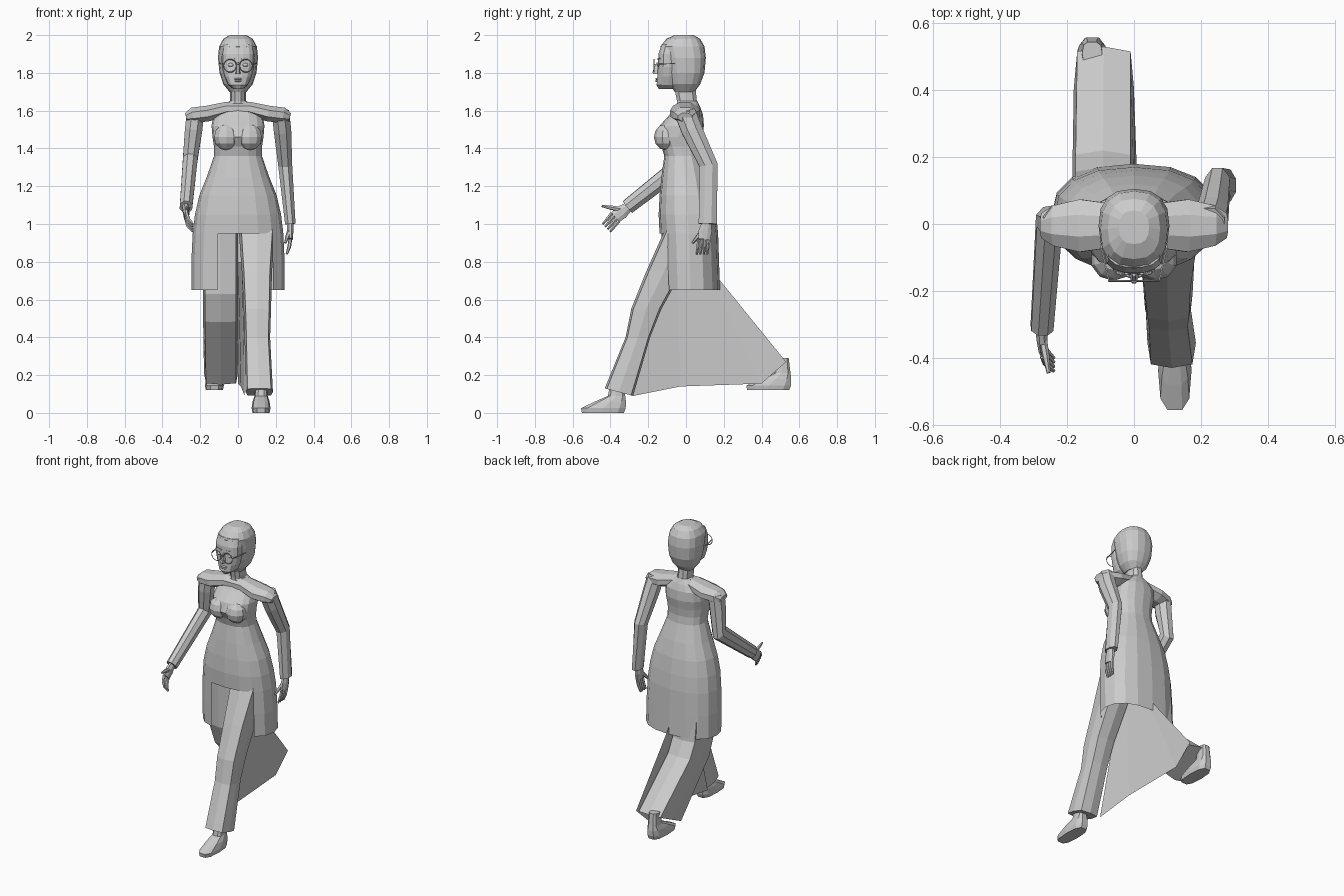
import bpy, bmesh, math
from mathutils import Vector

cube = bpy.data.objects.get("Cube")
if cube:
    bpy.data.objects.remove(cube, do_unlink=True)

grey = bpy.data.materials.new("plain grey")
grey.use_nodes = True
grey.diffuse_color = (0.6, 0.6, 0.6, 1)
grey.node_tree.nodes["Principled BSDF"].inputs["Base Color"].default_value = (0.6, 0.6, 0.6, 1)


def finish(name, bm):
    bmesh.ops.recalc_face_normals(bm, faces=bm.faces[:])
    mesh = bpy.data.meshes.new(name)
    bm.to_mesh(mesh)
    bm.free()
    mesh.materials.append(grey)
    obj = bpy.data.objects.new(name, mesh)
    bpy.context.scene.collection.objects.link(obj)
    return obj


def bridge(bm, rings, caps=(True, True)):
    """Skin a list of equal point rings."""
    vs = [[bm.verts.new(p) for p in ring] for ring in rings]
    n = len(vs[0])
    for a, b in zip(vs, vs[1:]):
        for i in range(n):
            j = (i + 1) % n
            bm.faces.new((a[i], a[j], b[j], b[i]))
    if caps[0]:
        bm.faces.new(vs[0])
    if caps[1]:
        bm.faces.new(vs[-1])


def bend(v, p):
    return math.copysign(abs(v) ** p, v) if abs(v) > 1e-6 else 0.0


def loft(name, sections, n=12, power=0.85, caps=(True, True), cut=None):
    """Stack sections (x0, x1, front y, back y, front z[, back z])."""
    rings = []
    for x0, x1, y0, y1, z0, *rest in sections:
        z1 = rest[0] if rest else z0
        ring = []
        for i in range(n):
            t = 2 * math.pi * i / n
            c, s = bend(math.cos(t), power), bend(math.sin(t), power)
            k = (s + 1) / 2
            ring.append(((x0 + x1) / 2 + c * (x1 - x0) / 2, y0 + k * (y1 - y0), z0 + k * (z1 - z0)))
        rings.append(ring)
    bm = bmesh.new()
    bridge(bm, rings, caps)
    if cut:
        doomed = [f for f in bm.faces if cut(f.calc_center_median())]
        bmesh.ops.delete(bm, geom=doomed, context='FACES')
    return finish(name, bm)


def tube(name, path, hint=(0, 1, 0), n=8):
    """Sweep an oval along points (x, y, z, radius along hint, other radius)."""
    pts = [Vector(p[:3]) for p in path]
    rings = []
    for i, p in enumerate(path):
        d = (pts[min(i + 1, len(pts) - 1)] - pts[max(i - 1, 0)]).normalized()
        h = Vector(hint)
        u = (h - d * h.dot(d)).normalized()
        v = d.cross(u)
        rings.append([pts[i] + u * p[3] * math.cos(a) + v * p[4] * math.sin(a)
                      for a in (2 * math.pi * (k + 0.5) / n for k in range(n))])
    bm = bmesh.new()
    bridge(bm, rings)
    return finish(name, bm)


def ball(name, centre, size):
    bm = bmesh.new()
    bmesh.ops.create_uvsphere(bm, u_segments=10, v_segments=6, radius=1)
    for v in bm.verts:
        v.co = Vector(centre) + Vector(a * b for a, b in zip(v.co, size))
    return finish(name, bm)


# Long tunic, open at the hem and split in front for the stepping leg
tunic = [(0.247, -.13, .18, .65), (0.247, -.135, .175, .8), (0.24, -.14, .17, .95),
         (0.228, -.145, .16, 1.05), (0.205, -.14, .145, 1.15), (0.165, -.13, .12, 1.25),
         (0.127, -.115, .085, 1.36), (0.127, -.13, .08, 1.41), (0.135, -.16, .085, 1.46),
         (0.14, -.14, .095, 1.52), (0.13, -.085, .09, 1.58), (0.09, -.055, .075, 1.62),
         (0.045, -.045, .06, 1.65)]
loft("tunic", [(-w, w, a, b, z) for w, a, b, z in tunic], n=16, caps=(False, True),
     cut=lambda c: c.z < 0.95 and c.y < -0.05 and -0.08 < c.x < 0.17)
for side, label in ((1, "left"), (-1, "right")):
    ball(label + "_bust", (side * .062, -.105, 1.46), (.068, .065, .07))

# Shoulder yoke
half = [(0.275, .04, .025, 1.565), (0.24, .065, .045, 1.575), (0.16, .085, .045, 1.585), (0.06, .07, .04, 1.61)]
yoke = [(-x, -.005, z, a, b) for x, a, b, z in half] + [(x, -.005, z, a, b) for x, a, b, z in half[::-1]]
tube("shoulder_yoke", yoke)

# Sleeves: left swings back, right swings forward
tube("left_sleeve", [(.225, -.005, 1.59, .06, .05), (.235, .03, 1.5, .06, .05),
                     (.25, .12, 1.31, .052, .04), (.277, .115, 1.0, .052, .03)])
tube("right_sleeve", [(-.225, 0, 1.59, .06, .05), (-.235, 0, 1.5, .058, .05),
                      (-.253, .01, 1.34, .055, .042), (-.275, -.31, 1.09, .042, .036)])


def hand(label, wrist, knuckle, tip, spread, thumb):
    w, k, t, s = (Vector(v) for v in (wrist, knuckle, tip, spread))
    tube(label + "_palm", [(*w, .026, .02), (*w.lerp(k, .5), .038, .018), (*k, .036, .014)], hint=s)
    for i in range(4):
        off = s * (i - 1.5)
        mid = k.lerp(t, .5) + Vector((w.x - t.x, 0, 0)) * .2 + off
        tube(f"{label}_finger_{i + 1}", [(*(k + off), .01, .01), (*mid, .009, .01), (*(t + off), .006, .006)],
             hint=s, n=6)
    root = w.lerp(k, .35)
    tube(label + "_thumb", [(*root, .015, .013), (*root.lerp(Vector(thumb), .6), .012, .011), (*thumb, .006, .006)],
         hint=s, n=6)


hand("left_hand", (.277, .11, 1.01), (.277, .095, .92), (.258, .085, .84), (0, .018, 0), (.25, .035, .9))
hand("right_hand", (-.277, -.3, 1.095), (-.272, -.375, 1.035), (-.24, -.42, .98), (0, .013, -.013),
     (-.255, -.445, 1.095))

# Wide trousers: left leg steps forward, right leg trails
loft("left_trouser_leg", [(0, .2, -.09, .1, 1.02), (.02, .18, -.21, -.02, .75), (.03, .175, -.29, -.13, .55),
                          (.035, .17, -.32, -.19, .4), (.04, .185, -.43, -.28, .13, .09)], n=8, power=.45)
loft("right_trouser_leg", [(-.19, 0, -.08, .13, 1.0), (-.185, 0, -.07, .17, .63), (-.185, 0, -.01, .22, .48, .54),
                           (-.18, 0, .28, .53, .15, .27)], n=8, power=.35)

# Cloth stretched between the legs
bm = bmesh.new()
low = [(.035, -.28, .09), (.015, -.03, .14), (0, .4, .155), (0, .53, .27)]
high = [(.035, -.15, .6), (.02, -.05, .8), (0, .1, .8), (0, .17, .62)]
for i in range(3):
    bm.faces.new([bm.verts.new(p) for p in (low[i], low[i + 1], high[i + 1], high[i])])
bmesh.ops.remove_doubles(bm, verts=bm.verts[:], dist=.001)
finish("cloth_between_legs", bm)


def shoe(name, x, heel, z):
    # Half width, toe, heel and height, measured from the heel
    rows = [(.045, -.24, -.01, 0), (.05, -.245, 0, .025), (.045, -.17, 0, .06),
            (.035, -.1, -.005, .09), (.03, -.085, -.015, .17)]
    loft(name, [(x - w, x + w, heel + a, heel + b, z + h) for w, a, b, h in rows], n=10, power=.7)


shoe("left_shoe", .122, -.315, 0)
shoe("right_shoe", -.125, .56, .12)

# Neck, head covering and face
loft("neck", [(-.06, .06, -.05, .075, 1.58), (-.042, .042, -.05, .06, 1.65), (-.042, .042, -.07, .05, 1.75)], n=10)
hood = [(.045, -.06, .045, 1.7), (.078, -.085, .075, 1.74), (.098, -.1, .098, 1.8), (.106, -.115, .105, 1.88),
        (.1, -.135, .098, 1.94), (.078, -.105, .075, 1.98), (.045, -.06, .04, 2.0)]
loft("head_covering", [(-w, w, a, b, z) for w, a, b, z in hood], n=16, power=.8)
face = [(.025, -.145, 1.715), (.052, -.157, 1.735), (.072, -.153, 1.78), (.085, -.15, 1.83),
        (.088, -.147, 1.9), (.08, -.13, 1.95)]
loft("face", [(-w, w, a, -.03, z) for w, a, z in face], n=14, power=.8)
loft("nose", [(-.014, .014, -.178, -.13, 1.795), (-.012, .012, -.18, -.13, 1.805),
              (-.007, .007, -.158, -.13, 1.855)], n=6)
for z, w in ((1.757, .02), (1.768, .025)):
    ball("lip", (0, -.154, z), (w, .009, .006))

# Eyes and spectacles
for side, label in ((1, "left"), (-1, "right")):
    ball(label + "_eye", (side * .038, -.142, 1.842), (.018, .012, .01))
    tube(label + "_brow", [(side * .018, -.15, 1.873, .004, .004), (side * .062, -.137, 1.876, .003, .003)], n=4)
    bpy.ops.mesh.primitive_torus_add(major_segments=20, minor_segments=4, major_radius=.034, minor_radius=.0028,
                                     location=(side * .042, -.17, 1.838), rotation=(math.pi / 2, 0, 0))
    rim = bpy.context.object
    rim.name = label + "_lens_rim"
    rim.data.materials.append(grey)
    tube(label + "_temple", [(side * .075, -.17, 1.845, .003, .003), (side * .1, -.06, 1.85, .003, .003)],
         hint=(0, 0, 1), n=4)
tube("spectacle_bridge", [(-.01, -.171, 1.845, .003, .003), (.01, -.171, 1.845, .003, .003)], n=4)
